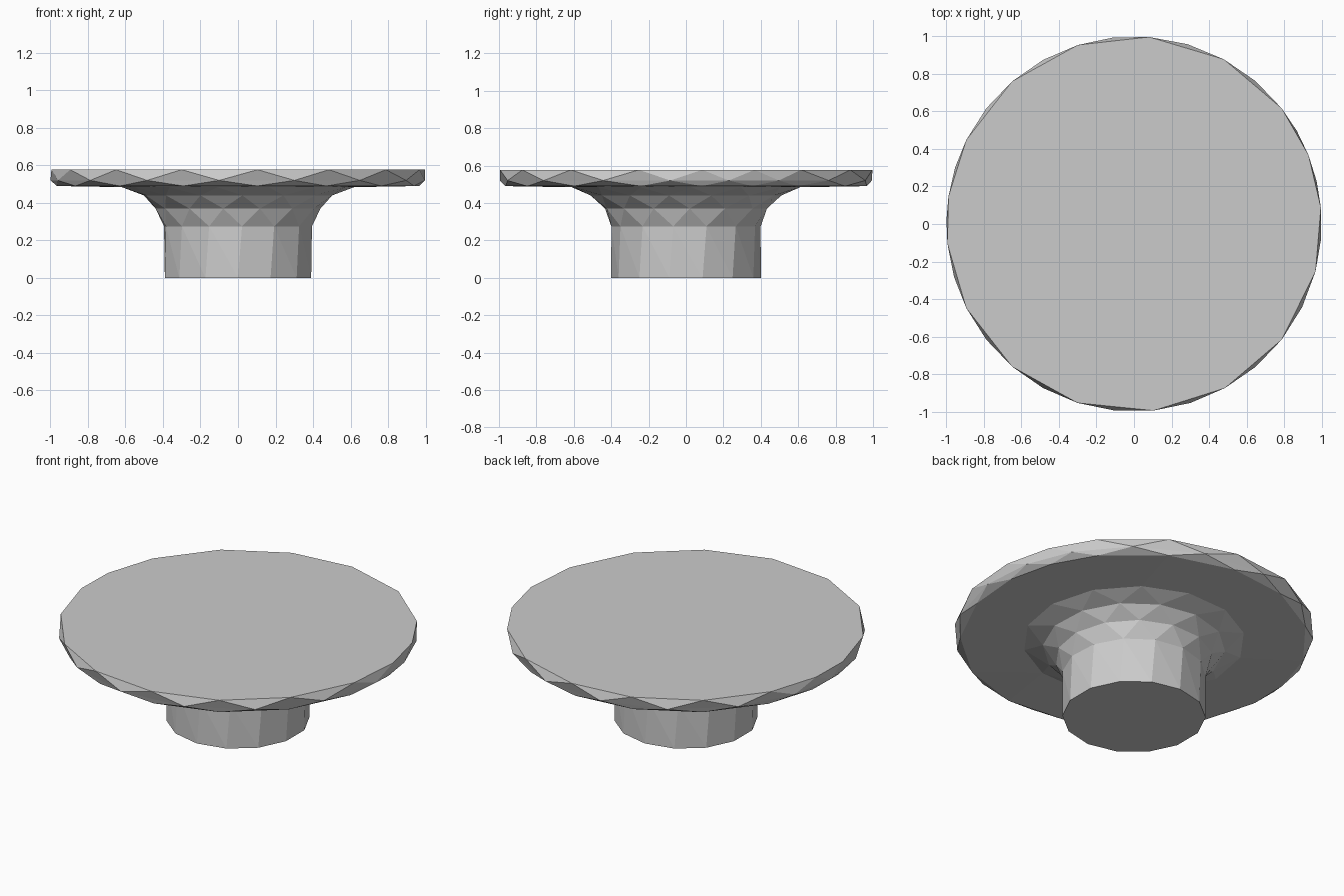
import bpy, bmesh
from math import cos, sin, tau, radians

if "Cube" in bpy.data.objects:
    bpy.data.objects.remove(bpy.data.objects["Cube"])

bm = bmesh.new()

def even(n, phase=0.0):
    return [tau * (i + phase) / n for i in range(n)]

def ring(angles, r, z):
    a = sorted(t % tau for t in angles)
    return [(t, bm.verts.new((r * cos(t), r * sin(t), z))) for t in a]

def stitch(lo, hi):
    """Zip two rings of any vertex counts together with triangles, in angle order."""
    n, m = len(lo), len(hi)
    # start the upper ring at the vertex nearest to the lower ring's first one
    def gap(k):
        d = abs(hi[k][0] - lo[0][0])
        return min(d, tau - d)
    s = min(range(m), key=gap)
    up = []
    for k in range(m + 1):
        j = s + k
        up.append((hi[j % m][0] + tau * (j // m), hi[j % m][1]))
    if up[0][0] - lo[0][0] > tau / 2:
        up = [(t - tau, v) for t, v in up]
    low = lo + [(lo[0][0] + tau, lo[0][1])]
    i = j = 0
    while i < n or j < m:
        if j == m or (i < n and low[i + 1][0] + low[i][0] <= up[j + 1][0] + up[j][0]):
            bm.faces.new((low[i][1], low[i + 1][1], up[j][1]))
            i += 1
        else:
            bm.faces.new((low[i][1], up[j + 1][1], up[j][1]))
            j += 1

# Uneven 17-sided outline of the table top, rim staggered half a step below it
top_angles = [radians(d) for d in (-174, -153.4, -130.5, -107.5, -84, -61, -38, -14.6,
              5, 21.5, 38, 61.4, 85.4, 107.4, 130.5, 153.4, 171.6)]
mid_angles = [(a + b) / 2 for a, b in zip(top_angles, top_angles[1:] + [top_angles[0] + tau])]

# Stem, flare, underside and rim, from the floor up
rings = [
    ring(even(14, 0.5), 0.40, 0.0),
    ring(even(14, 0.62), 0.40, 0.275),
    ring(even(14, 0.1), 0.44, 0.37),
    ring(even(14, 0.6), 0.51, 0.44),
    ring(even(14, 0.1), 0.62, 0.484),
    ring(top_angles, 0.97, 0.49),
    ring(mid_angles, 1.0, 0.52),
    ring(top_angles, 1.0, 0.577),
]
for lo, hi in zip(rings, rings[1:]):
    stitch(lo, hi)

# Flat caps
bm.faces.new([v for _, v in reversed(rings[0])])
bm.faces.new([v for _, v in rings[-1]])
bmesh.ops.recalc_face_normals(bm, faces=bm.faces)

mesh = bpy.data.meshes.new("pedestal_table")
bm.to_mesh(mesh)
bm.free()
obj = bpy.data.objects.new("pedestal_table", mesh)
bpy.context.collection.objects.link(obj)
